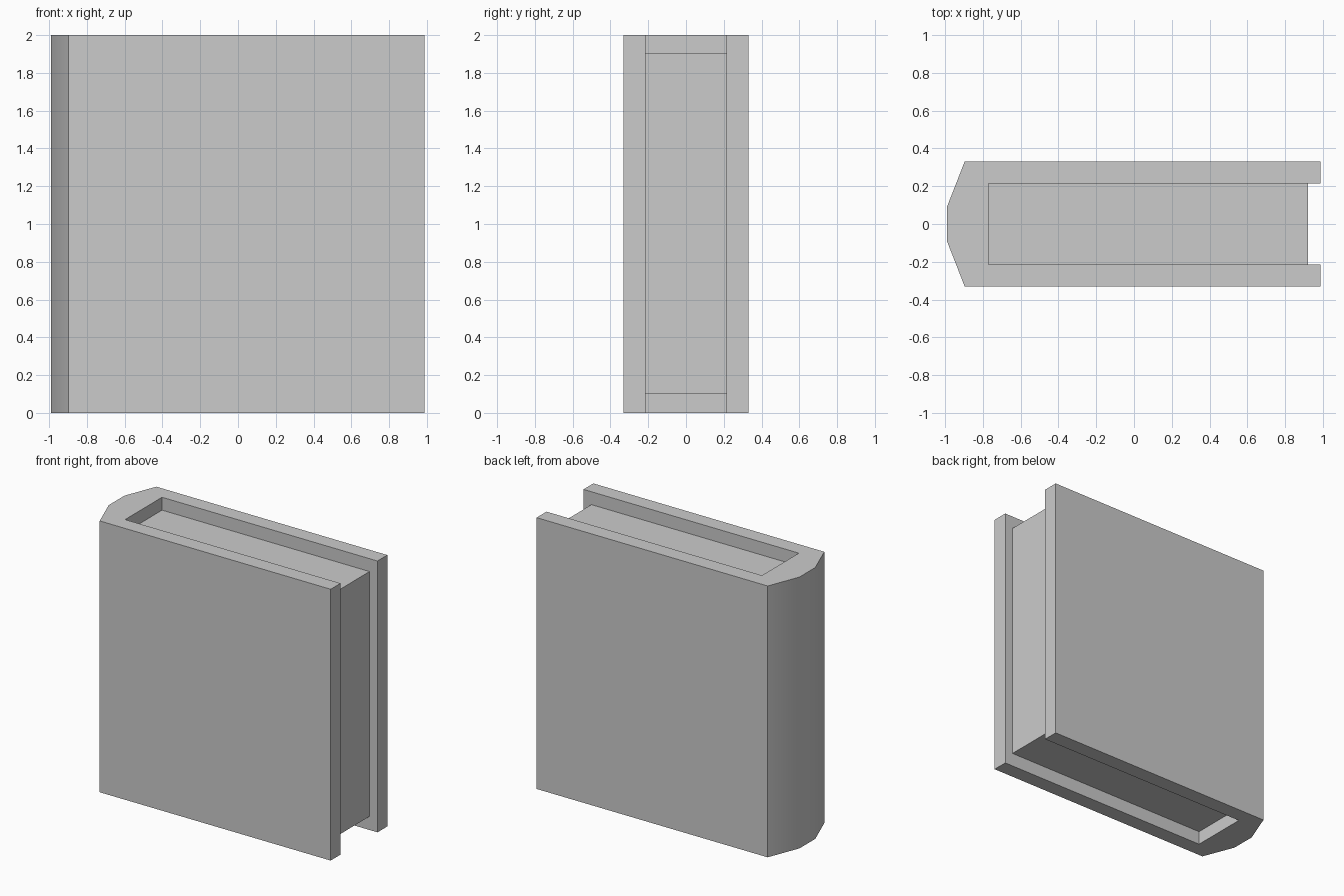
import bpy, bmesh, math

if "Cube" in bpy.data.objects:
    bpy.data.objects.remove(bpy.data.objects["Cube"])


def extrude_profile(name, pts, z0, z1):
    """Extrude a closed XY outline from z0 to z1."""
    bm = bmesh.new()
    face = bm.faces.new([bm.verts.new((x, y, z0)) for x, y in pts])
    ret = bmesh.ops.extrude_face_region(bm, geom=[face])
    top = [v for v in ret["geom"] if isinstance(v, bmesh.types.BMVert)]
    bmesh.ops.translate(bm, verts=top, vec=(0, 0, z1 - z0))
    bmesh.ops.recalc_face_normals(bm, faces=bm.faces)
    mesh = bpy.data.meshes.new(name)
    bm.to_mesh(mesh)
    bm.free()
    obj = bpy.data.objects.new(name, mesh)
    bpy.context.collection.objects.link(obj)
    return obj


def mirrored(half):
    """Complete an outline by mirroring it across y = 0."""
    return half + [(x, -y) for x, y in reversed(half)]


# Cover: two boards joined by a rounded spine
cover = extrude_profile("cover", mirrored([
    (-0.77, 0.215), (0.987, 0.215), (0.987, 0.33), (-0.897, 0.33), (-0.99, 0.092),
]), 0, 2)
bpy.context.view_layer.objects.active = cover
cover.select_set(True)
bpy.ops.object.shade_smooth_by_angle(angle=math.radians(30))

# Page block, recessed at top, bottom and fore edge, seated slightly into the cover
extrude_profile("pages", mirrored([(-0.775, 0.22), (0.922, 0.22)]), 0.1, 1.905)
